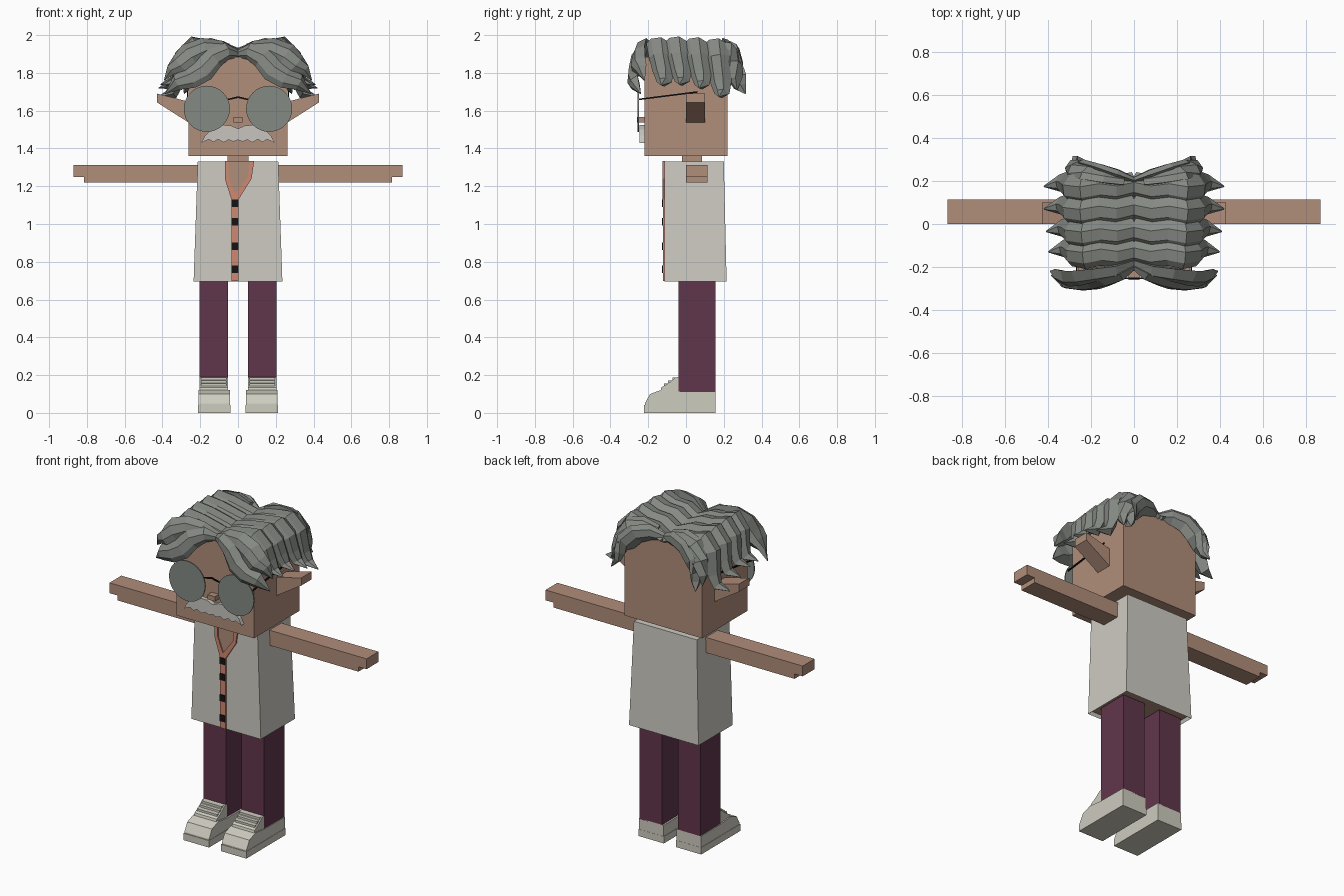
import bpy, bmesh, math
from mathutils import Vector

if "Cube" in bpy.data.objects:
    bpy.data.objects.remove(bpy.data.objects["Cube"], do_unlink=True)


def material(name, hexcode):
    """Flat material from an sRGB hex code."""
    def lin(i):
        c = int(hexcode[i:i + 2], 16) / 255
        return ((c + 0.055) / 1.055) ** 2.4
    col = (lin(0), lin(2), lin(4), 1)
    m = bpy.data.materials.new(name)
    m.use_nodes = True
    m.diffuse_color = col
    m.node_tree.nodes["Principled BSDF"].inputs["Base Color"].default_value = col
    return m


SKIN = material("skin", "B08D7A")
HAIR = material("grey hair", "858983")
COAT = material("coat cloth", "CECBC2")
PANTS = material("plum trousers", "61364B")
TRIM = material("salmon trim", "D08872")
BLACK = material("black", "141414")
LENS = material("grey lens", "848A84")
TACHE = material("pale moustache", "C8C5BF")
SHOE = material("shoe leather", "CECCBF")


def finish(name, bm, mats, mirror=False):
    """Turn a bmesh into an object, optionally mirrored to the other side."""
    bmesh.ops.recalc_face_normals(bm, faces=bm.faces)
    me = bpy.data.meshes.new(name)
    bm.to_mesh(me)
    bm.free()
    for m in mats:
        me.materials.append(m)
    ob = bpy.data.objects.new(name, me)
    bpy.context.collection.objects.link(ob)
    if mirror:
        mod = ob.modifiers.new("mirror", "MIRROR")
        mod.use_mirror_merge = False
    return ob


def prism(name, pts, axis, lo, hi, mat, mirror=False):
    """Extrude a profile: (y, z) points along X or (x, z) points along Y."""
    bm = bmesh.new()
    put = (lambda p, d: (d, p[0], p[1])) if axis == "X" else (lambda p, d: (p[0], d, p[1]))
    a = [bm.verts.new(put(p, lo)) for p in pts]
    b = [bm.verts.new(put(p, hi)) for p in pts]
    bm.faces.new(a)
    bm.faces.new(b)
    for i in range(len(pts)):
        j = (i + 1) % len(pts)
        bm.faces.new((a[i], a[j], b[j], b[i]))
    return finish(name, bm, [mat], mirror)


def box(name, x, y, z, mat, mirror=False):
    pts = [(x[0], z[0]), (x[1], z[0]), (x[1], z[1]), (x[0], z[1])]
    return prism(name, pts, "Y", y[0], y[1], mat, mirror)


# Coat: tapered block with a recessed underside
bm = bmesh.new()
bmesh.ops.create_cube(bm, size=1)
for v in bm.verts:
    top = v.co.z > 0
    v.co.x = math.copysign(0.213 if top else 0.235, v.co.x)
    v.co.y = -0.115 if v.co.y < 0 else (0.2 if top else 0.215)
    v.co.z = 1.33 if top else 0.695
bm.faces.ensure_lookup_table()
under = min(bm.faces, key=lambda f: f.calc_center_median().z)
bmesh.ops.inset_individual(bm, faces=[under], thickness=0.012)
for v in under.verts:
    v.co.z += 0.02
under.material_index = 1
finish("coat", bm, [COAT, SKIN])

# Coat front: open neck, collar, placket and buttons
outer = [(-0.07, 1.333), (-0.07, 1.24), (-0.035, 1.13), (0.003, 1.13), (0.072, 1.24), (0.085, 1.333)]
inner = [(0.062, 1.333), (0.052, 1.25), (-0.015, 1.16), (-0.05, 1.25), (-0.05, 1.333)]
prism("open_neck", inner, "Y", -0.118, -0.11, SKIN)
prism("collar", outer + inner, "Y", -0.125, -0.11, TRIM)
box("placket", (-0.035, 0.003), (-0.123, -0.11), (0.698, 1.135), TRIM)
for i, z in enumerate((0.76, 0.883, 1.012, 1.11)):
    box(f"button_{i + 1}", (-0.034, 0.002), (-0.128, -0.115), (z - 0.02, z + 0.02), BLACK)

# Neck, head, nose
box("neck", (-0.055, 0.055), (-0.02, 0.085), (1.3, 1.37), SKIN)
box("head", (-0.262, 0.262), (-0.22, 0.22), (1.36, 1.885), SKIN)
box("nose", (-0.025, 0.025), (-0.26, -0.21), (1.537, 1.566), SKIN)

# Ears and arms
prism("ears", [(0.25, 1.53), (0.428, 1.643), (0.428, 1.69), (0.25, 1.645)],
      "Y", 0.0, 0.1, SKIN, True)
prism("arms", [(0.2, 1.22), (0.815, 1.22), (0.815, 1.25), (0.87, 1.25), (0.87, 1.313), (0.2, 1.313)],
      "Y", 0.0, 0.115, SKIN, True)

# Glasses
ring = [2 * math.pi * i / 32 for i in range(32)]
prism("lenses", [(0.165 + 0.122 * math.cos(a), 1.61 + 0.122 * math.sin(a)) for a in ring],
      "Y", -0.257, -0.25, LENS, True)
prism("bridge", [(0, 1.667), (0.055, 1.655), (0.055, 1.663), (0, 1.676)],
      "Y", -0.257, -0.25, BLACK, True)
prism("temples", [(-0.255, 1.655), (0.06, 1.695), (0.06, 1.703), (-0.255, 1.663)],
      "X", 0.264, 0.271, BLACK, True)

# Moustache with a ragged lower edge
prism("moustache", [(0, 1.505), (0.04, 1.522), (0.09, 1.524), (0.14, 1.5), (0.175, 1.468),
                    (0.195, 1.43), (0.155, 1.448), (0.13, 1.434), (0.105, 1.448),
                    (0.075, 1.432), (0.05, 1.446), (0.025, 1.436), (0, 1.446)],
      "Y", -0.245, -0.215, TACHE, True)

# Legs and shoes
box("legs", (0.053, 0.205), (-0.04, 0.155), (0.105, 0.71), PANTS, True)
prism("shoes", [(-0.22, 0), (0.155, 0), (0.155, 0.11), (-0.04, 0.112), (-0.13, 0.122),
                (-0.19, 0.1), (-0.218, 0.05)], "X", 0.043, 0.21, SHOE, True)
prism("shoe_tongues", [(-0.14, 0.1), (-0.03, 0.1), (-0.03, 0.19), (-0.055, 0.188),
                       (-0.085, 0.162), (-0.13, 0.135)], "X", 0.052, 0.203, SHOE, True)
for i in range(3):
    y, z = -0.06 - 0.022 * i, 0.175 - 0.016 * i
    box(f"laces_{i + 1}", (0.06, 0.195), (y - 0.012, y + 0.012), (z, z + 0.013), SHOE, True)
box("shoe_soles", (0.041, 0.212), (-0.222, 0.156), (0, 0.042), SHOE, True)

# Hair: faceted tapering locks swept along paths, parted in the middle
SECTION = [(-0.5, 0), (-0.3, 0.75), (0.1, 1), (0.5, 0.1), (0, -0.9)]


def lock(bm, path, widths, thick, side):
    path = [Vector(p) for p in path]
    rings = []
    for i, p in enumerate(path):
        t = (path[min(i + 1, len(path) - 1)] - path[max(i - 1, 0)]).normalized()
        s = Vector(side)
        s = (s - t * s.dot(t)).normalized()
        n = t.cross(s)
        w, h = widths[i], thick * min(1, widths[i] / 0.09)
        rings.append([bm.verts.new(p + s * a * w + n * b * h) for a, b in SECTION])
    for r, q in zip(rings, rings[1:]):
        for k in range(5):
            m = (k + 1) % 5
            bm.faces.new((r[k], r[m], q[m], q[k]))
    bm.faces.new(rings[0])
    bm.faces.new(rings[-1])


bm = bmesh.new()
# Crown locks running over the top and down the sides
crown = [(0, 1.89), (0.09, 1.925), (0.17, 1.935), (0.24, 1.955), (0.3, 1.89),
         (0.315, 1.8), (0.345, 1.735), (0.42, 1.72)]
sway = [0.01, -0.01, 0.0, -0.015, -0.005, 0.01, 0.015, 0.0]
widths = [0.115, 0.125, 0.13, 0.13, 0.125, 0.115, 0.08, 0.006]
for y, dz, dx in ((-0.13, 0.0, -0.02), (-0.035, 0.004, -0.01), (0.07, 0.0, 0.0), (0.175, -0.006, 0.0)):
    drop = -0.04 if y > 0.1 else 0.015 if y < 0 else 0
    path = [(x + dx * x / 0.4, y + s, z + dz + (drop if z < 1.81 else 0))
            for (x, z), s in zip(crown, sway)]
    lock(bm, path, widths, 0.036, (0, 1, 0))

# Front fringe: a low swoop and an upper wave
lock(bm, [(0, -0.2, 1.9), (0.06, -0.235, 1.915), (0.13, -0.26, 1.88), (0.185, -0.275, 1.815),
          (0.25, -0.28, 1.775), (0.32, -0.27, 1.75), (0.385, -0.24, 1.69)],
     [0.04, 0.09, 0.12, 0.13, 0.12, 0.09, 0.006], 0.03, (0, 0.2, 1))
lock(bm, [(0, -0.18, 1.895), (0.09, -0.215, 1.93), (0.18, -0.23, 1.935), (0.26, -0.245, 1.9),
          (0.31, -0.25, 1.85), (0.35, -0.235, 1.82), (0.39, -0.22, 1.76)],
     [0.05, 0.09, 0.11, 0.13, 0.12, 0.08, 0.006], 0.035, (0, 0.5, 1))

# Back locks sweeping outwards and down
lock(bm, [(0, 0.2, 1.9), (0.08, 0.225, 1.92), (0.16, 0.25, 1.9), (0.22, 0.265, 1.84),
          (0.255, 0.27, 1.78), (0.27, 0.285, 1.73), (0.285, 0.315, 1.69)],
     [0.05, 0.1, 0.12, 0.12, 0.1, 0.07, 0.006], 0.032, (0.4, 0, -1))
lock(bm, [(0.05, 0.2, 1.92), (0.14, 0.215, 1.935), (0.22, 0.235, 1.92), (0.275, 0.25, 1.85),
          (0.29, 0.255, 1.77), (0.3, 0.27, 1.71)],
     [0.08, 0.11, 0.12, 0.11, 0.09, 0.006], 0.032, (0.2, 0.5, -1))
finish("hair", bm, [HAIR], True)
